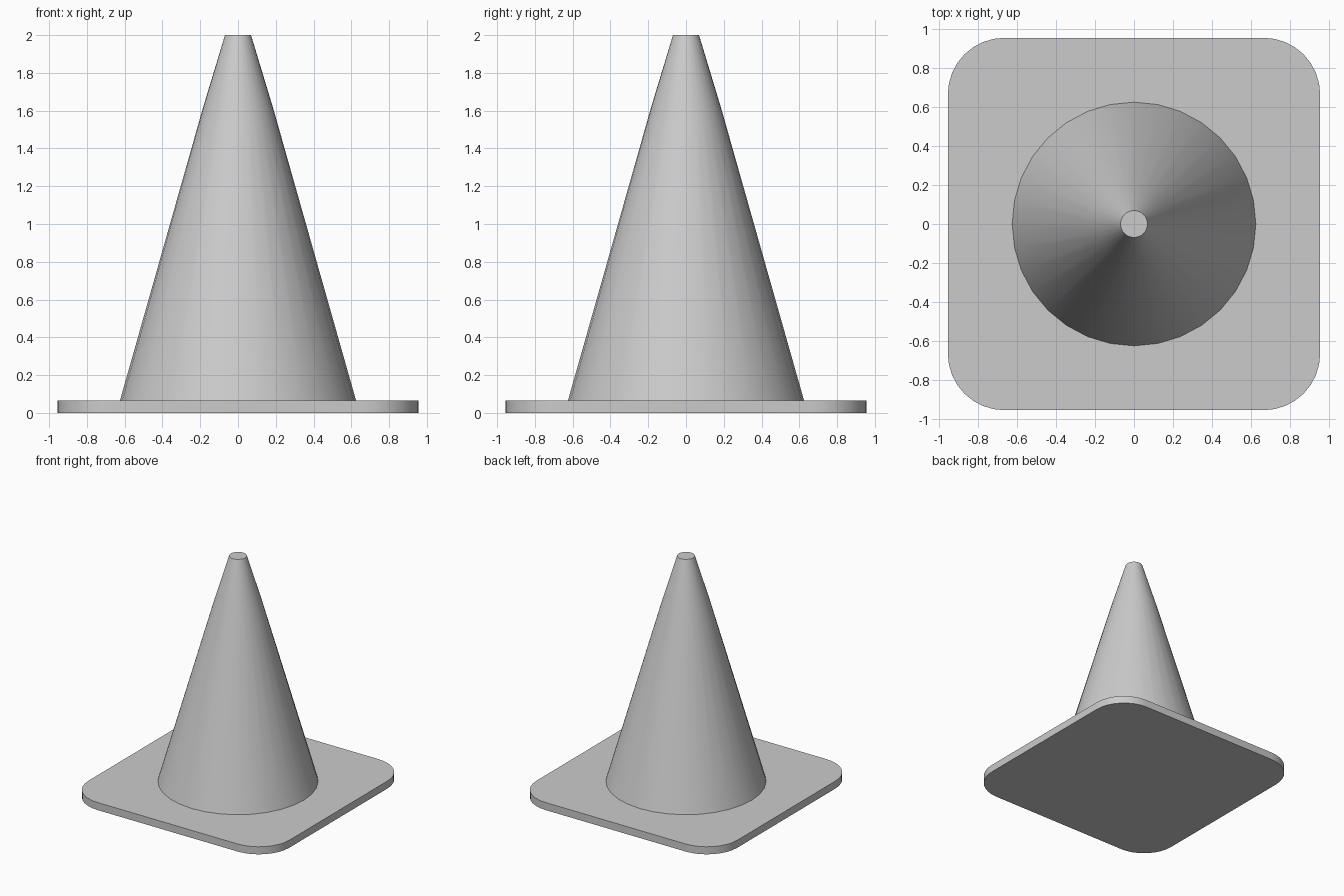
import bpy, bmesh
from math import sin, cos, pi, radians

if "Cube" in bpy.data.objects:
    bpy.data.objects.remove(bpy.data.objects["Cube"])

BASE_H = 0.065


def make_object(name, bm):
    bmesh.ops.recalc_face_normals(bm, faces=bm.faces)
    mesh = bpy.data.meshes.new(name)
    bm.to_mesh(mesh)
    bm.free()
    obj = bpy.data.objects.new(name, mesh)
    bpy.context.collection.objects.link(obj)
    bpy.ops.object.select_all(action='DESELECT')
    obj.select_set(True)
    bpy.context.view_layer.objects.active = obj
    bpy.ops.object.shade_smooth_by_angle(angle=radians(30))
    return obj


def loft(name, rings):
    """Bridge closed rings of points and cap both ends."""
    bm = bmesh.new()
    loops = [[bm.verts.new(p) for p in ring] for ring in rings]
    n = len(loops[0])
    for a, b in zip(loops, loops[1:]):
        for i in range(n):
            j = (i + 1) % n
            bm.faces.new((a[i], a[j], b[j], b[i]))
    bm.faces.new(loops[0][::-1])
    bm.faces.new(loops[-1])
    return make_object(name, bm)


def rounded_square(half, radius, z, steps=8):
    points = []
    for k, (sx, sy) in enumerate(((1, 1), (-1, 1), (-1, -1), (1, -1))):
        for s in range(steps + 1):
            a = (k + s / steps) * pi / 2
            points.append((sx * (half - radius) + radius * cos(a),
                           sy * (half - radius) + radius * sin(a), z))
    return points


def circle(radius, z, sides=32):
    return [(radius * cos(2 * pi * i / sides), radius * sin(2 * pi * i / sides), z)
            for i in range(sides)]


# Flat base plate with rounded corners
loft("base_plate", [rounded_square(0.955, 0.29, z) for z in (0, BASE_H)])

# Tapered cone body with a flat tip
profile = [(0.625, BASE_H), (0.187, 1.61), (0.069, 2.0)]
loft("cone_body", [circle(r, z) for r, z in profile])
